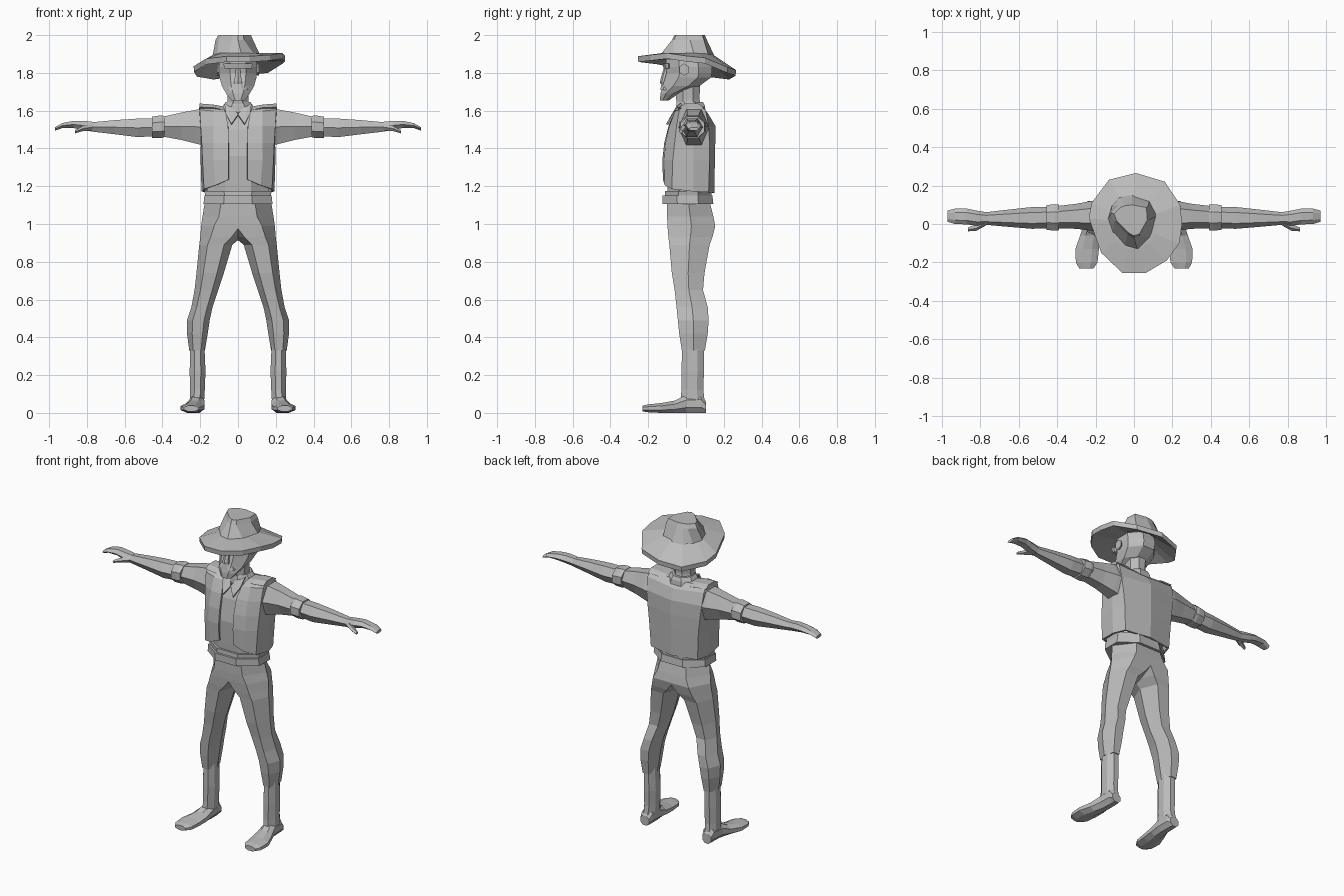
import bpy, bmesh, math
from mathutils import Vector

grey = bpy.data.materials.new("plain grey")
grey.diffuse_color = (0.5, 0.5, 0.5, 1)


def finish(name, bm, mirror=False, thick=0):
    bmesh.ops.recalc_face_normals(bm, faces=bm.faces)
    me = bpy.data.meshes.new(name)
    bm.to_mesh(me)
    bm.free()
    me.materials.append(grey)
    ob = bpy.data.objects.new(name, me)
    bpy.context.collection.objects.link(ob)
    if thick:
        mod = ob.modifiers.new("thickness", 'SOLIDIFY')
        mod.thickness = thick
        mod.offset = -1
    if mirror:
        mod = ob.modifiers.new("mirror", 'MIRROR')
        mod.merge_threshold = 0.0005
    return ob


def skin(name, rings, mirror=False, closed=True, cap=True, thick=0):
    """Join rings of points with faces."""
    bm = bmesh.new()
    rows = [[bm.verts.new(p) for p in r] for r in rings]
    n = len(rows[0])
    for a, b in zip(rows, rows[1:]):
        for i in range(n if closed else n - 1):
            j = (i + 1) % n
            bm.faces.new((a[i], a[j], b[j], b[i]))
    if cap and closed:
        bm.faces.new(rows[0][::-1])
        bm.faces.new(rows[-1])
    return finish(name, bm, mirror, thick)


def loft(name, axis, rows, n=8, mirror=False, half=True):
    """Rows are (position, a0, a1, b0, b1): polygon sections fitted to bounds."""
    ph = math.pi / n if half else 0
    pts = [(math.cos(ph + 2 * math.pi * i / n), math.sin(ph + 2 * math.pi * i / n)) for i in range(n)]
    ma, mb = max(p[0] for p in pts), max(p[1] for p in pts)
    rings = []
    for t, a0, a1, b0, b1 in rows:
        ring = []
        for u, v in pts:
            a = (a0 + a1) / 2 + u / ma * (a1 - a0) / 2
            b = (b0 + b1) / 2 + v / mb * (b1 - b0) / 2
            ring.append({'x': (t, a, b), 'y': (a, t, b), 'z': (a, b, t)}[axis])
        rings.append(ring)
    return skin(name, rings, mirror)


# Trousers, bloused below the knee
loft("trouser_leg", 'z', [
    (1.12, -.17, .175, -.10, .125), (1.04, -.16, .188, -.10, .145), (0.99, -.08, .195, -.098, .155),
    (0.93, -.02, .20, -.093, .14), (0.89, .03, .205, -.088, .125), (0.74, .075, .22, -.075, .098),
    (0.65, .105, .23, -.06, .09), (0.56, .135, .247, -.05, .115), (0.49, .15, .27, -.043, .12),
    (0.42, .16, .27, -.036, .115), (0.33, .175, .258, -.022, .10)], n=6, mirror=True, half=False)
# Boots
loft("boot_shaft", 'z', [
    (0.36, .178, .252, -.02, .095), (0.22, .172, .256, -.024, .095),
    (0.12, .176, .254, -.024, .092), (0.05, .18, .255, -.03, .10)], mirror=True)
loft("boot_foot", 'y', [
    (.105, .19, .25, 0, .06), (.08, .18, .255, 0, .10), (.0, .178, .26, 0, .095),
    (-.06, .178, .28, 0, .065), (-.13, .182, .305, 0, .052), (-.20, .19, .302, 0.003, .045),
    (-.23, .21, .285, .008, .038)], mirror=True)

# Shirt and belt
loft("shirt", 'z', [
    (1.13, -.165, .165, -.095, .125), (1.22, -.165, .165, -.10, .125), (1.36, -.175, .175, -.105, .13),
    (1.50, -.18, .18, -.08, .13), (1.58, -.17, .17, -.045, .10), (1.615, -.08, .08, -.03, .08)])
loft("belt", 'z', [
    (1.105, -.183, .183, -.125, .145), (1.15, -.178, .178, -.125, .14)])
loft("shirt_hem", 'z', [
    (1.145, -.172, .172, -.112, .135), (1.175, -.178, .178, -.11, .135)])

# Vest: half shell from the front opening round to the spine
vest = [
    [(.05, -.122, 1.235), (.12, -.112, 1.205), (.18, -.075, 1.185), (.193, .04, 1.172), (.165, .12, 1.168), (0, .15, 1.165)],
    [(.05, -.125, 1.34), (.13, -.115, 1.34), (.188, -.07, 1.34), (.198, .04, 1.34), (.175, .125, 1.34), (0, .153, 1.34)],
    [(.05, -.115, 1.43), (.13, -.108, 1.43), (.192, -.06, 1.43), (.197, .04, 1.43), (.185, .125, 1.43), (0, .155, 1.43)],
    [(.052, -.092, 1.52), (.13, -.088, 1.52), (.198, -.05, 1.52), (.2, .04, 1.52), (.195, .12, 1.52), (0, .155, 1.52)],
    [(.065, -.055, 1.59), (.13, -.058, 1.598), (.203, -.035, 1.605), (.207, .04, 1.61), (.2, .105, 1.60), (0, .12, 1.58)],
    [(.08, -.01, 1.622), (.13, .0, 1.632), (.195, .01, 1.636), (.20, .04, 1.636), (.19, .065, 1.634), (0, .085, 1.615)]]
skin("vest", vest, mirror=True, closed=False, thick=0.012)
# Shoulder yoke closing the top of the vest
loft("vest_shoulder", 'x', [
    (.075, -.035, .09, 1.585, 1.622), (.13, -.045, .10, 1.60, 1.632), (.205, -.035, .095, 1.60, 1.638)], n=6, mirror=True, half=False)

# Neck, collar and pointed collar flaps
loft("neck", 'z', [
    (1.58, -.065, .065, -.045, .085), (1.66, -.055, .055, -.052, .072), (1.78, -.06, .06, -.05, .075)])
loft("collar", 'z', [
    (1.59, -.095, .095, -.055, .105), (1.625, -.08, .08, -.052, .10), (1.645, -.066, .066, -.048, .09)])
flap = [[(0, -.075, 1.58), (.035, -.105, 1.53), (.065, -.07, 1.585)],
        [(.02, -.05, 1.615), (.05, -.05, 1.625), (.072, -.03, 1.64)]]
skin("collar_flap", flap, mirror=True, closed=False, thick=0.012)

# Sleeves with rolled cuffs, forearms, hands
loft("sleeve", 'x', [
    (.16, -.045, .125, 1.41, 1.605), (.22, -.035, .12, 1.425, 1.605), (.30, -.025, .105, 1.445, 1.59),
    (.41, -.022, .092, 1.465, 1.565)], n=6, mirror=True, half=False)
loft("rolled_cuff", 'x', [
    (.39, -.032, .10, 1.46, 1.572), (.41, -.035, .103, 1.455, 1.575), (.455, -.03, .098, 1.455, 1.568)], mirror=True)
loft("forearm", 'x', [
    (.44, -.022, .09, 1.465, 1.56), (.53, -.025, .088, 1.46, 1.558), (.65, -.015, .075, 1.475, 1.55),
    (.78, -.003, .06, 1.49, 1.538)], n=6, mirror=True, half=False)
loft("hand", 'x', [
    (.76, -.004, .06, 1.488, 1.54), (.82, -.008, .07, 1.498, 1.546), (.87, -.002, .08, 1.508, 1.546),
    (.93, .0, .08, 1.508, 1.534), (.97, .012, .07, 1.494, 1.512)], n=6, mirror=True, half=False)
loft("thumb", 'x', [
    (.77, -.005, .025, 1.495, 1.53), (.82, -.032, .0, 1.492, 1.52), (.862, -.036, -.018, 1.48, 1.498)], n=5, mirror=True)

# Head with bearded jaw, brow, nose and ears
loft("head", 'z', [
    (1.655, -.035, .035, -.138, -.09), (1.69, -.062, .062, -.135, -.04), (1.73, -.085, .085, -.125, .07),
    (1.775, -.098, .098, -.11, .132), (1.80, -.10, .10, -.103, .138), (1.83, -.102, .102, -.108, .138),
    (1.90, -.095, .095, -.105, .12)])
loft("brow", 'z', [(1.822, -.072, .072, -.118, -.08), (1.85, -.078, .078, -.124, -.08)], n=8)
loft("nose", 'z', [(1.742, -.022, .022, -.135, -.10), (1.755, -.02, .02, -.138, -.10), (1.825, -.01, .01, -.118, -.09)], n=6)
loft("moustache", 'z', [(1.71, -.055, .055, -.136, -.08), (1.742, -.035, .035, -.13, -.08)], n=8)
loft("ear", 'x', [(.09, -.03, .005, 1.79, 1.84), (.112, -.035, .015, 1.785, 1.85)], n=6, mirror=True)

# Hat brim: lopsided outline that droops at the back
edge = [(.25, 0, 1.89), (.24, .1, 1.88), (.16, .22, 1.83), (.01, .265, 1.815), (-.13, .23, 1.795),
        (-.22, .11, 1.81), (-.235, .03, 1.835), (-.17, -.15, 1.875), (-.06, -.255, 1.888),
        (.06, -.255, 1.888), (.17, -.19, 1.895), (.235, -.1, 1.905)]


def inner(z):
    out = []
    for x, y, _ in edge:
        d = Vector((x, y)).normalized()
        out.append((d.x * .118, d.y * .13, z))
    return out


skin("hat_brim", [inner(1.872), [(x * .99, y * .99, z - .03) for x, y, z in edge], edge, inner(1.905)])

# Hat crown: top pinched toward the front
base = [(.12, .045), (.08, .12), (-.01, .15), (-.075, .14), (-.115, .095), (-.135, .025),
        (-.11, -.05), (-.05, -.12), (.02, -.14), (.09, -.07)]
top = [(.075, .02), (.07, .09), (-.01, .105), (-.05, .10), (-.075, .092), (-.113, .055),
       (-.098, .015), (-.033, -.052), (0, -.07), (.03, -.06)]
skin("hat_crown", [[(x, y, 1.89) for x, y in base],
                   [(x * 1.05, y * 1.05, 1.975) for x, y in top],
                   [(x * .92, y * .92 + .003, 2.0) for x, y in top]])
